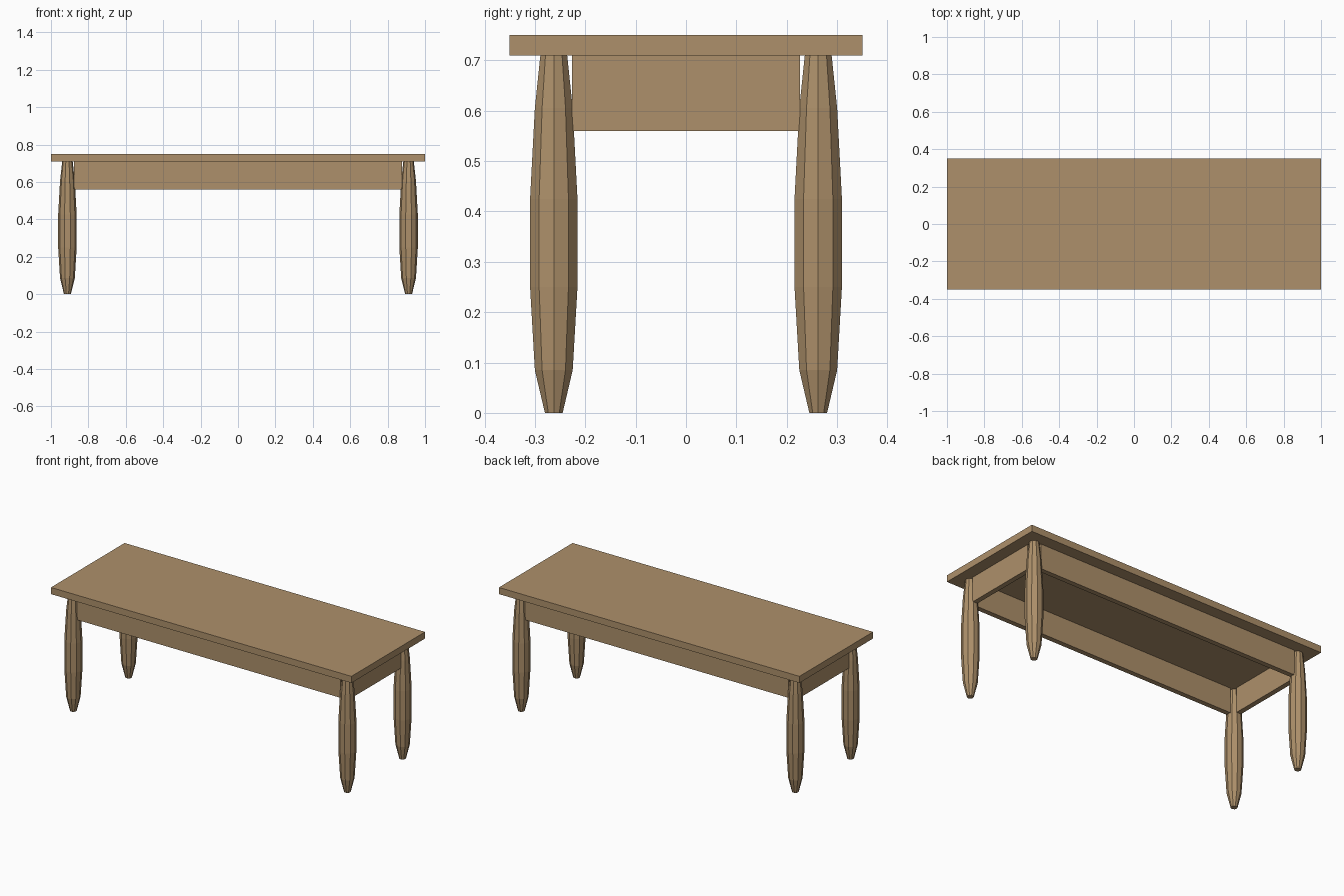
import bpy, bmesh, math

if "Cube" in bpy.data.objects:
    bpy.data.objects.remove(bpy.data.objects["Cube"])

wood = bpy.data.materials.new("light brown wood")
wood.diffuse_color = (0.42, 0.28, 0.145, 1)
wood.use_nodes = True
wood.node_tree.nodes["Principled BSDF"].inputs["Base Color"].default_value = wood.diffuse_color


def finish(name, bm):
    bmesh.ops.recalc_face_normals(bm, faces=bm.faces)
    me = bpy.data.meshes.new(name)
    bm.to_mesh(me)
    bm.free()
    me.materials.append(wood)
    ob = bpy.data.objects.new(name, me)
    bpy.context.collection.objects.link(ob)
    return ob


def box(name, centre, size):
    bm = bmesh.new()
    bmesh.ops.create_cube(bm, size=1)
    bmesh.ops.scale(bm, vec=size, verts=bm.verts)
    bmesh.ops.translate(bm, vec=centre, verts=bm.verts)
    return finish(name, bm)


def turned_leg(name, x, y, profile, sides=10):
    bm = bmesh.new()
    rings = []
    for r, z in profile:
        rings.append([bm.verts.new((x + r * math.cos(2 * math.pi * i / sides),
                                    y + r * math.sin(2 * math.pi * i / sides), z))
                      for i in range(sides)])
    for a, b in zip(rings, rings[1:]):
        for i in range(sides):
            j = (i + 1) % sides
            bm.faces.new((a[i], a[j], b[j], b[i]))
    bm.faces.new(rings[0])
    bm.faces.new(rings[-1])
    return finish(name, bm)


LEG_X, LEG_Y = 0.912, 0.2625
APRON_Z, APRON_H, APRON_T = 0.635, 0.15, 0.03

# Table top
box("table_top", (0, 0, 0.73), (2.0, 0.70, 0.04))

# Four bulging turned legs
profile = [(0.0185, 0), (0.0395, 0.085), (0.0495, 0.25),
           (0.0495, 0.425), (0.0395, 0.605), (0.028, 0.71)]
for sx, side in ((-1, "left"), (1, "right")):
    for sy, end in ((-1, "front"), (1, "back")):
        turned_leg(f"{end}_{side}_leg", sx * LEG_X, sy * LEG_Y, profile)

# Aprons running between the legs
for s, name in ((-1, "front_apron"), (1, "back_apron")):
    box(name, (0, s * LEG_Y, APRON_Z), (1.752, APRON_T, APRON_H))
for s, name in ((-1, "left_apron"), (1, "right_apron")):
    box(name, (s * LEG_X, 0, APRON_Z), (APRON_T, 0.452, APRON_H))
